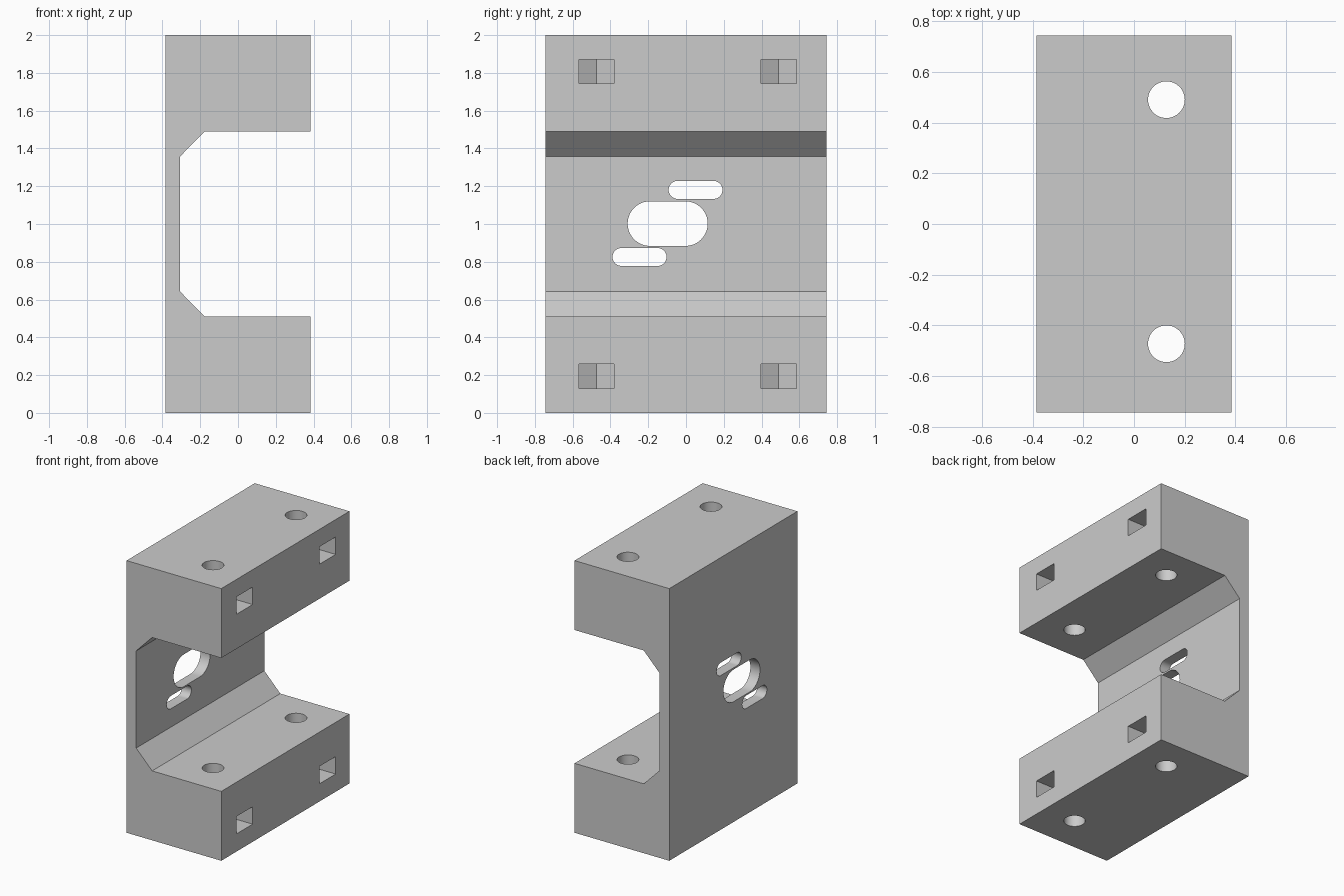
import bpy, bmesh
from math import pi, cos, sin, radians
from mathutils import Vector

cube = bpy.data.objects.get("Cube")
if cube:
    bpy.data.objects.remove(cube, do_unlink=True)

W, D, H = 0.385, 0.744, 2.0      # half width, half depth, height
HOLE_X = 0.128
HOLE_YS = (-0.473, 0.491)

grey = bpy.data.materials.new("plain grey")
grey.use_nodes = True
colour = (0.6, 0.6, 0.6, 1)
grey.diffuse_color = colour
grey.node_tree.nodes["Principled BSDF"].inputs["Base Color"].default_value = colour


def prism(name, points, offset):
    """Extrude a closed outline along an offset."""
    bm = bmesh.new()
    face = bm.faces.new([bm.verts.new(p) for p in points])
    new = bmesh.ops.extrude_face_region(bm, geom=[face])["geom"]
    bmesh.ops.translate(bm, vec=Vector(offset),
                        verts=[v for v in new if isinstance(v, bmesh.types.BMVert)])
    bmesh.ops.recalc_face_normals(bm, faces=bm.faces)
    mesh = bpy.data.meshes.new(name)
    bm.to_mesh(mesh)
    bm.free()
    mesh.materials.append(grey)
    obj = bpy.data.objects.new(name, mesh)
    bpy.context.collection.objects.link(obj)
    return obj


def arc(cx, cy, r, start, end, n):
    return [(cx + r * cos(start + (end - start) * i / n),
             cy + r * sin(start + (end - start) * i / n)) for i in range(n + 1)]


cutters = []


def slot(name, y0, y1, z0, z1):
    """Rounded slot through the back wall."""
    r, z = (z1 - z0) / 2, (z0 + z1) / 2
    outline = (arc(y1 - r, z, r, -pi / 2, pi / 2, 24)
               + arc(y0 + r, z, r, pi / 2, 1.5 * pi, 24))
    cutters.append(prism(name, [(-W - 0.1, y, z) for y, z in outline], (0.3, 0, 0)))


# C-shaped body with chamfered inner corners
half = [(W, 0), (W, 0.51), (-0.177, 0.51), (-0.307, 0.643)]
upper = [(x, H - z) for x, z in reversed(half)]
profile = [(-W, 0)] + half + upper + [(-W, H)]
body = prism("bracket_body", [(x, -D, z) for x, z in profile], (0, 2 * D, 0))

# Central opening and the two offset slots
slot("centre_slot_cutter", -0.309, 0.115, 0.884, 1.12)
slot("upper_slot_cutter", -0.092, 0.193, 1.133, 1.228)
slot("lower_slot_cutter", -0.389, -0.103, 0.778, 0.873)

# Vertical bolt holes and pointed nut pockets
flat = 0.093
point = flat / cos(radians(30))
for y in HOLE_YS:
    circle = arc(HOLE_X, y, 0.0725, 0, 2 * pi, 48)[:-1]
    cutters.append(prism("bolt_hole_cutter", [(a, b, -0.1) for a, b in circle],
                         (0, 0, H + 0.2)))
    pocket = [(W + 0.1, y - flat), (W + 0.1, y + flat), (HOLE_X - point / 2, y + flat),
              (HOLE_X - point, y), (HOLE_X - point / 2, y - flat)]
    for z in (0.13, H - 0.256):
        cutters.append(prism("nut_pocket_cutter", [(a, b, z) for a, b in pocket],
                             (0, 0, 0.128)))

bpy.context.view_layer.objects.active = body
for cutter in cutters:
    mod = body.modifiers.new("cut", "BOOLEAN")
    mod.operation = "DIFFERENCE"
    mod.solver = "EXACT"
    mod.object = cutter
    bpy.ops.object.modifier_apply(modifier=mod.name)
for cutter in cutters:
    bpy.data.objects.remove(cutter, do_unlink=True)

# Smooth only the round walls
bpy.ops.object.select_all(action="DESELECT")
body.select_set(True)
bpy.ops.object.shade_smooth_by_angle(angle=radians(30))
